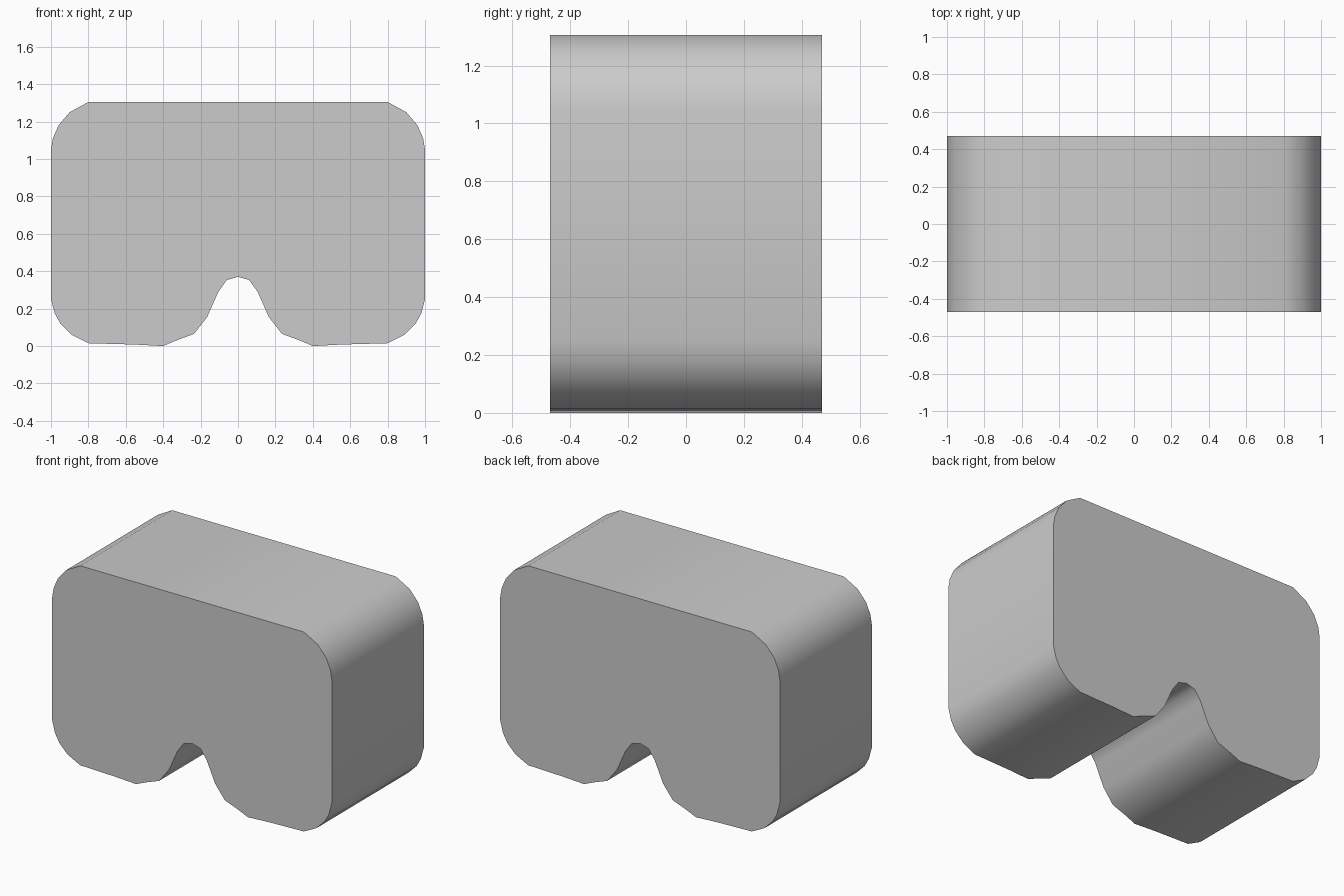
import bpy, bmesh
from math import cos, sin, tau, radians

if "Cube" in bpy.data.objects:
    bpy.data.objects.remove(bpy.data.objects["Cube"])

Y = 0.47             # half depth
LENS_X, LENS_Z, LENS_R = 0.48, 0.725, 0.224

# right half of the shell outline, top to nose bridge (x, z)
HALF = [(0.80, 1.305), (0.90, 1.25), (0.96, 1.18), (0.99, 1.11), (1.0, 1.05),
        (1.0, 0.25), (0.98, 0.175), (0.95, 0.12), (0.89, 0.06), (0.80, 0.015),
        (0.55, 0.008), (0.40, 0.0), (0.33, 0.03), (0.235, 0.065), (0.165, 0.155),
        (0.105, 0.29), (0.06, 0.353)]
OUTER = HALF + [(0, 0.37)] + [(-x, z) for x, z in reversed(HALF)]

# inset front panel outline; the nose differs slightly from side to side
INNER_HALF = [(0.79, 1.22), (0.85, 1.18), (0.89, 1.12), (0.91, 1.05),
              (0.91, 0.26), (0.89, 0.19), (0.855, 0.14), (0.80, 0.105),
              (0.55, 0.098), (0.39, 0.09)]
NOSE = [(0.285, 0.135), (0.24, 0.195), (0.18, 0.34), (0.105, 0.432), (0, 0.458),
        (-0.105, 0.432), (-0.18, 0.34), (-0.24, 0.195), (-0.295, 0.16), (-0.33, 0.115)]
INNER = INNER_HALF + NOSE + [(-x, z) for x, z in reversed(INNER_HALF)]


def circle(cx):
    return [(cx + LENS_R * cos(tau * i / 24), LENS_Z + LENS_R * sin(tau * i / 24))
            for i in range(24)]


def ring(bm, pts, y):
    verts = [bm.verts.new((x, y, z)) for x, z in pts]
    edges = [bm.edges.new((verts[i - 1], verts[i])) for i in range(len(verts))]
    return verts, edges


def finish(bm, name):
    mesh = bpy.data.meshes.new(name)
    bm.to_mesh(mesh)
    bm.free()
    obj = bpy.data.objects.new(name, mesh)
    bpy.context.collection.objects.link(obj)
    return obj


def flat_part(name, pts, y):
    bm = bmesh.new()
    face = bm.faces.new(ring(bm, pts, y)[0])
    face.normal_update()
    if face.normal.y * y < 0:
        face.normal_flip()
    return finish(bm, name)


# shell: side walls, front rim and back plate with lens openings
bm = bmesh.new()
front, front_edges = ring(bm, OUTER, -Y)
back, back_edges = ring(bm, OUTER, Y)
for i in range(len(front)):
    bm.faces.new((front[i - 1], front[i], back[i], back[i - 1]))
rim = front_edges + ring(bm, INNER, -Y)[1]
plate = back_edges + ring(bm, circle(LENS_X), Y)[1] + ring(bm, circle(-LENS_X), Y)[1]
for edges, n in ((rim, -1), (plate, 1)):
    bmesh.ops.triangle_fill(bm, edges=edges, normal=(0, n, 0))
bmesh.ops.recalc_face_normals(bm, faces=bm.faces[:])
body = finish(bm, "headset_body")
bpy.context.view_layer.objects.active = body
body.select_set(True)
bpy.ops.object.shade_smooth_by_angle(angle=radians(45))

# flush front panel and lenses
flat_part("front_panel", INNER, -Y)
for side, s in (("left", -1), ("right", 1)):
    flat_part(side + "_lens", circle(s * LENS_X), Y)
